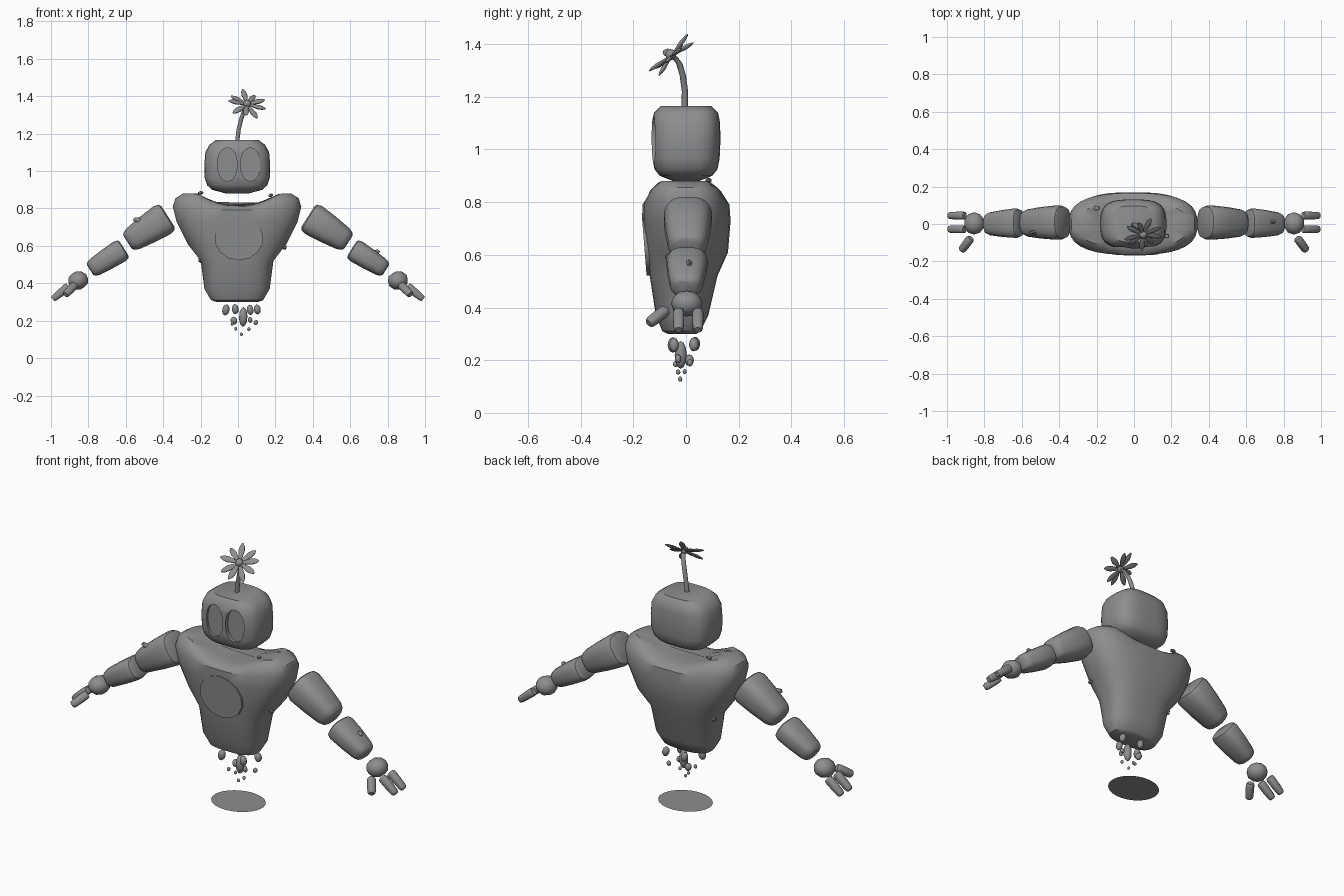
import bpy, bmesh, math, random
from mathutils import Vector, Matrix

random.seed(4)
cube = bpy.data.objects.get("Cube")
if cube:
    bpy.data.objects.remove(cube)

STONE = bpy.data.materials.new("stone_grey")
STONE.use_nodes = True
GREY = (0.27, 0.27, 0.27, 1)
STONE.diffuse_color = GREY
STONE.node_tree.nodes["Principled BSDF"].inputs["Base Color"].default_value = GREY
parts = []


def finish(name, bm):
    bmesh.ops.recalc_face_normals(bm, faces=bm.faces)
    mesh = bpy.data.meshes.new(name)
    bm.to_mesh(mesh)
    bm.free()
    mesh.materials.append(STONE)
    ob = bpy.data.objects.new(name, mesh)
    bpy.context.collection.objects.link(ob)
    parts.append(ob)
    return ob


def ring(center, u, v, sides, power):
    """Superellipse loop around center, spanned by half axes u and v."""
    pts = []
    for i in range(sides):
        a = 2 * math.pi * (i + 0.5) / sides
        c, s = math.cos(a), math.sin(a)
        pts.append(center + u * math.copysign(abs(c) ** (2 / power), c)
                   + v * math.copysign(abs(s) ** (2 / power), s))
    return pts


def loft(name, rings):
    bm = bmesh.new()
    loops = [[bm.verts.new(p) for p in r] for r in rings]
    n = len(loops[0])
    for a, b in zip(loops, loops[1:]):
        for i in range(n):
            j = (i + 1) % n
            bm.faces.new((a[i], a[j], b[j], b[i]))
    bm.faces.new(loops[0][::-1])
    bm.faces.new(loops[-1])
    return finish(name, bm)


def limb(name, a, b, start, end, sides=20, power=2.8):
    """Tapered stone block with rounded ends; start and end are (depth, height) half sizes."""
    a, b = Vector(a), Vector(b)
    axis = (b - a).normalized()
    side = Vector((0, 1, 0))
    side = (side - axis * side.dot(axis)).normalized()
    up = axis.cross(side)
    rings = []
    for t, k in ((0, .72), (.03, .88), (.13, 1), (.5, 1.03), (.86, 1), (.96, .88), (1, .68)):
        w = (start[0] + (end[0] - start[0]) * t) * k
        h = (start[1] + (end[1] - start[1]) * t) * k
        rings.append(ring(a.lerp(b, t), side * w, up * h, sides, power))
    return loft(name, rings)


def pebble(name, center, size, detail=2):
    bm = bmesh.new()
    bmesh.ops.create_icosphere(bm, subdivisions=detail, radius=1)
    turn = Matrix.Rotation(random.uniform(-.3, .3), 4, 'Y')
    bmesh.ops.transform(bm, matrix=Matrix.Translation(center) @ turn @ Matrix.Diagonal((*size, 1)),
                        verts=bm.verts)
    return finish(name, bm)


X, Y, Z = Vector((1, 0, 0)), Vector((0, 1, 0)), Vector((0, 0, 1))

# Torso: half width, front, back, height, shoulder lift
torso = []
for w, f, k, z, lift in (
        (.11, -.07, .04, .30, 0), (.14, -.09, .055, .31, 0), (.175, -.115, .085, .37, 0),
        (.195, -.138, .12, .52, 0), (.265, -.152, .16, .61, 0), (.325, -.165, .17, .73, 0),
        (.345, -.165, .165, .79, .02), (.33, -.15, .145, .80, .055), (.29, -.125, .115, .81, .07),
        (.22, -.08, .07, .815, .065), (.12, -.03, .03, .815, .06)):
    loop = ring(Vector((-.005, (f + k) / 2, z)), X * w, Y * (k - f) / 2, 32, 2.7)
    for p in loop:
        p.z += lift * min(1, (p.x / .22) ** 2)
    torso.append(loop)
loft("torso", torso)

# Flat chest panel, leaning slightly forward at the top
tilt = Vector((0, -.018, .23)).normalized()
loft("chest_panel", [ring(Vector((.005, y, .64)), X * .13, tilt * .118, 14, 2)
                     for y in (-.12, -.159)])

# Head with two sunken oval eyes
head = loft("head", [ring(Vector((-.004, 0, z)), X * w, Y * d, 32, 3.2) for w, d, z in (
    (.06, .05, .88), (.135, .10, .90), (.162, .12, .925), (.175, .128, .965), (.177, .131, 1.03),
    (.171, .13, 1.10), (.15, .122, 1.14), (.115, .097, 1.165))])
for x in (-.057, .066):
    cutter = loft("eye_cutter", [ring(Vector((x, y, 1.035)), X * .052, Z * .088, 28, 2.2)
                                 for y in (-.2, -.108)])
    cutter.hide_render = True
    parts.remove(cutter)
    mod = head.modifiers.new("eye_socket", 'BOOLEAN')
    mod.operation, mod.solver, mod.object = 'DIFFERENCE', 'EXACT', cutter
    bpy.context.view_layer.objects.active = head
    bpy.ops.object.modifier_apply(modifier=mod.name)
    bpy.data.objects.remove(cutter)

# Floating arms, mirrored
for s, label in ((1, "left"), (-1, "right")):
    limb(label + "_upper_arm", (s * .375, .008, .757), (s * .59, .005, .62), (.096, .092), (.07, .062))
    limb(label + "_forearm", (s * .61, .005, .585), (s * .79, 0, .472), (.082, .064), (.058, .048))
    pebble(label + "_palm", (s * .855, .003, .415), (.056, .06, .05))
    for y, finger in ((.045, "outer_finger"), (-.028, "inner_finger")):
        limb(f"{label}_{finger}", (s * .905, y, .385), (s * .99, y, .315),
             (.022, .024), (.019, .018), 12, 2.5)
    limb(label + "_thumb", (s * .873, -.075, .39), (s * .922, -.142, .34),
         (.022, .022), (.02, .02), 12, 2.5)

# Chips stuck on the shoulders, waist and arms
for name, pos, size in (
        ("right_shoulder_chip", (-.2, .085, .883), (.018, .014, .01)),
        ("left_shoulder_chip", (.175, -.065, .87), (.014, .012, .01)),
        ("left_waist_chip", (.25, -.065, .592), (.012, .014, .014)),
        ("right_waist_chip", (-.2, .04, .525), (.014, .014, .018)),
        ("right_arm_chip", (-.535, -.045, .738), (.03, .012, .016)),
        ("left_arm_chip", (.742, .012, .567), (.018, .012, .016))):
    pebble(name, pos, size, 1)

# Crumbling stones below the waist: position, radius, half height
for i, (x, y, z, r, h) in enumerate((
        (-.065, -.05, .258, .02, .03), (-.015, .035, .262, .019, .027), (.028, -.02, .22, .023, .053),
        (.065, -.045, .258, .018, .028), (.103, .03, .26, .019, .027), (-.022, .012, .2, .018, .022),
        (.065, -.03, .205, .012, .017), (.095, .015, .19, .012, .014), (-.03, -.04, .185, .009, .012),
        (-.012, -.005, .157, .008, .01), (.058, -.03, .155, .009, .01), (.018, -.022, .128, .008, .01))):
    pebble(f"crumbling_stone_{i + 1}", (x, y, z), (r, r, h))

# Bent flower stem
path = [Vector(p) for p in ((-.005, -.005, 1.15), (.003, -.004, 1.22), (.018, -.012, 1.28),
                            (.034, -.025, 1.325), (.048, -.045, 1.352))]
loft("flower_stem", [ring(p, X * .012, Y * .012, 10, 2) for p in path])

# Flower head: pointed petals around a round centre
heart = Vector((.048, -.055, 1.357))
facing = Vector((.2, -.66, .72)).normalized()
frame = facing.to_track_quat('Z', 'Y')
PETALS = 9
for i in range(PETALS):
    a = 2 * math.pi * (i + .3) / PETALS
    out = frame @ Vector((math.cos(a), math.sin(a), .12 * (-1) ** i)).normalized()
    across = facing.cross(out).normalized()
    thick = out.cross(across)
    loft(f"petal_{i + 1}", [ring(heart + out * d, across * w, thick * w * .45, 8, 2)
                            for d, w in ((.01, .006), (.035, .012), (.065, .017),
                                         (.088, .013), (.104, .004))])
pebble("flower_centre", heart + facing * .004, (.021, .021, .021))

# Flat oval on the ground
bm = bmesh.new()
bm.faces.new([bm.verts.new(p) for p in ring(Vector((.003, 0, 0)), X * .145, Y * .122, 32, 2)])
finish("ground_disc", bm)

bpy.ops.object.select_all(action='DESELECT')
for ob in parts:
    ob.select_set(True)
bpy.context.view_layer.objects.active = parts[0]
bpy.ops.object.shade_smooth_by_angle(angle=math.radians(38))
